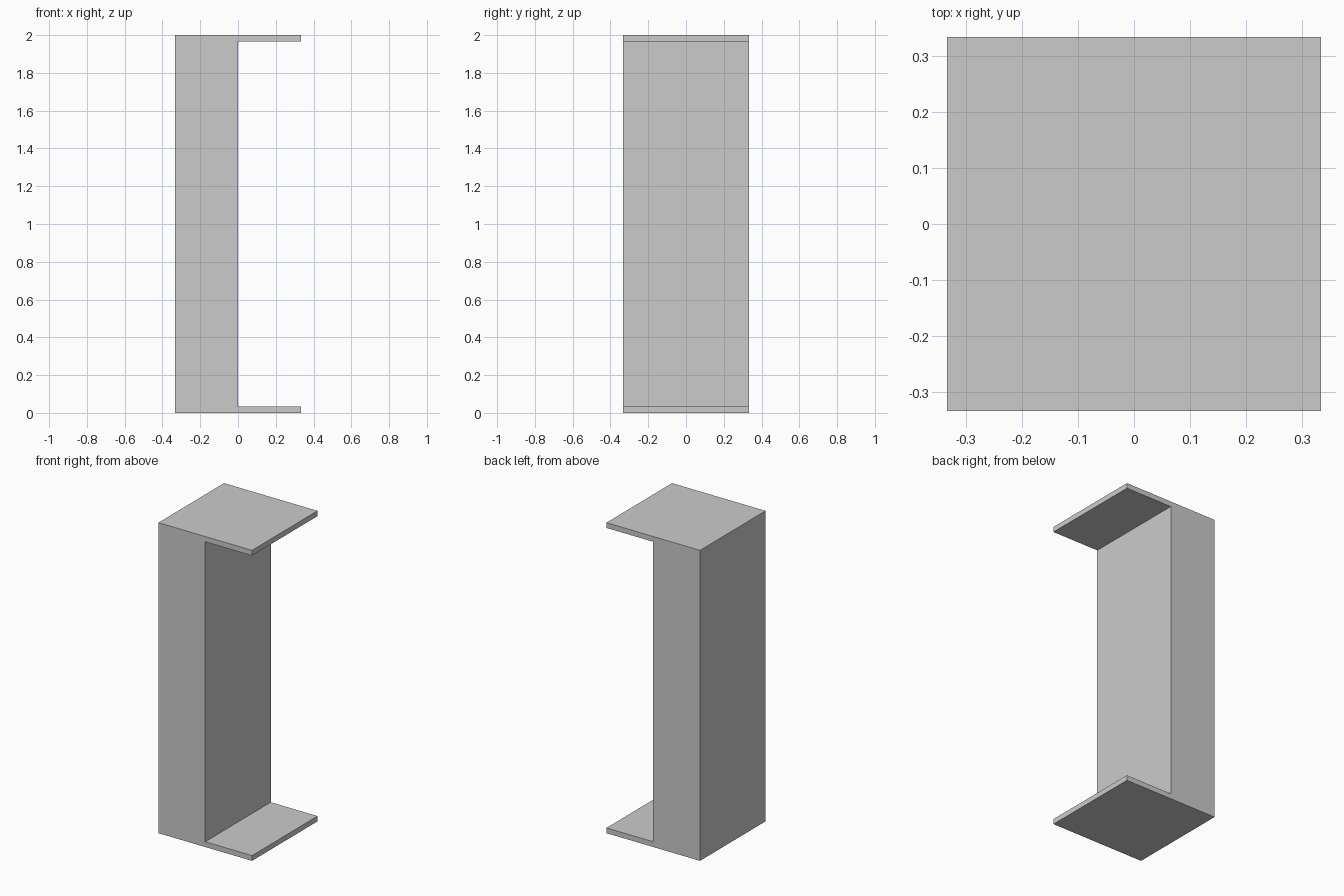
import bpy, bmesh

if "Cube" in bpy.data.objects:
    bpy.data.objects.remove(bpy.data.objects["Cube"])

HALF = 1 / 3      # half width and half depth
HEIGHT = 2.0
PLATE = 0.034     # thickness of top and bottom plates
INNER = 0.0       # x of the recessed inner face

# C-shaped side profile (x, z), extruded from front to back
profile = [(-HALF, 0), (HALF, 0), (HALF, PLATE), (INNER, PLATE),
           (INNER, HEIGHT - PLATE), (HALF, HEIGHT - PLATE),
           (HALF, HEIGHT), (-HALF, HEIGHT)]

bm = bmesh.new()
face = bm.faces.new([bm.verts.new((x, -HALF, z)) for x, z in profile])
ext = bmesh.ops.extrude_face_region(bm, geom=[face], use_keep_orig=True)
moved = [v for v in ext["geom"] if isinstance(v, bmesh.types.BMVert)]
bmesh.ops.translate(bm, verts=moved, vec=(0, 2 * HALF, 0))
bmesh.ops.recalc_face_normals(bm, faces=bm.faces[:])

# Half-depth column with overhanging top and bottom plates
mesh = bpy.data.meshes.new("bracket_column")
bm.to_mesh(mesh)
bm.free()
bpy.context.collection.objects.link(bpy.data.objects.new("bracket_column", mesh))
